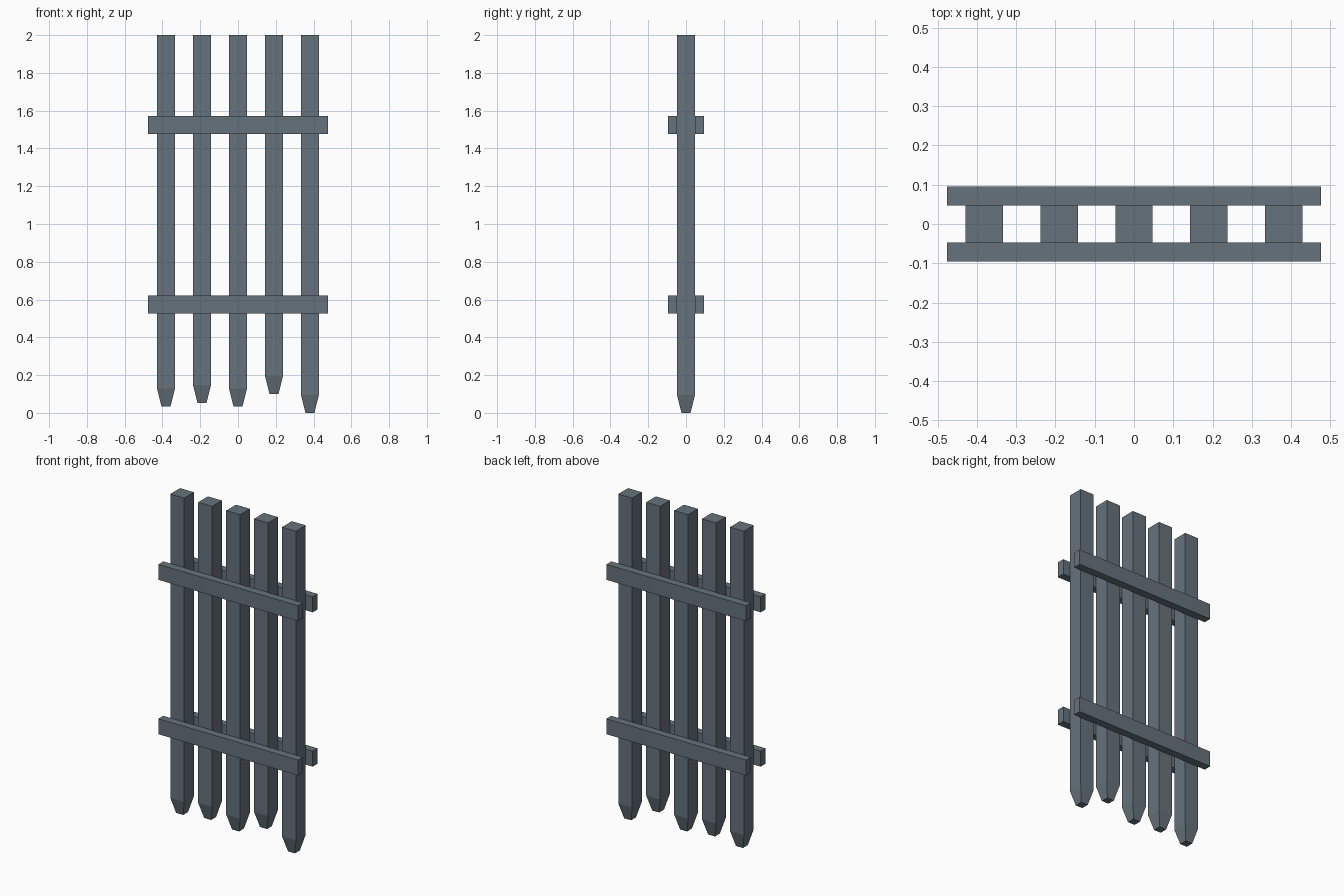
import bpy, bmesh

if "Cube" in bpy.data.objects:
    bpy.data.objects.remove(bpy.data.objects["Cube"])

W = 0.095          # post width, rail height and tip length
TOP = 2.0

# Slate blue-grey paint
slate = bpy.data.materials.new("slate_paint")
slate.diffuse_color = (0.13, 0.17, 0.20, 1)
slate.use_nodes = True
slate.node_tree.nodes["Principled BSDF"].inputs["Base Color"].default_value = slate.diffuse_color


def loft(name, sections):
    """Join square/rectangular sections (cx, cy, z, half_x, half_y) into a closed solid."""
    bm = bmesh.new()
    rings = [[bm.verts.new((cx + sx * hx, cy + sy * hy, z))
              for sx, sy in ((-1, -1), (1, -1), (1, 1), (-1, 1))]
             for cx, cy, z, hx, hy in sections]
    bm.faces.new(rings[0][::-1])
    bm.faces.new(rings[-1])
    for a, b in zip(rings, rings[1:]):
        for i in range(4):
            j = (i + 1) % 4
            bm.faces.new((a[i], a[j], b[j], b[i]))
    mesh = bpy.data.meshes.new(name)
    bm.to_mesh(mesh)
    bm.free()
    mesh.materials.append(slate)
    obj = bpy.data.objects.new(name, mesh)
    bpy.context.collection.objects.link(obj)
    return obj


# Upright posts: flat tops level, tapered feet at uneven heights
for i, foot in enumerate((0.033, 0.053, 0.033, 0.099, 0.0)):
    x = (i - 2) * 0.1905
    loft(f"post_{i + 1}", [(x, 0, foot, W / 4, W / 4),
                           (x, 0, foot + W, W / 2, W / 2),
                           (x, 0, TOP, W / 2, W / 2)])

# Horizontal rails: a pair at each level, clamping the posts front and back
for level, z in (("lower", 0.526), ("upper", 1.477)):
    for side, s in (("front", -1), ("back", 1)):
        y = s * W * 0.75
        loft(f"{level}_{side}_rail", [(0, y, z, 0.476, W / 4),
                                      (0, y, z + W, 0.476, W / 4)])
